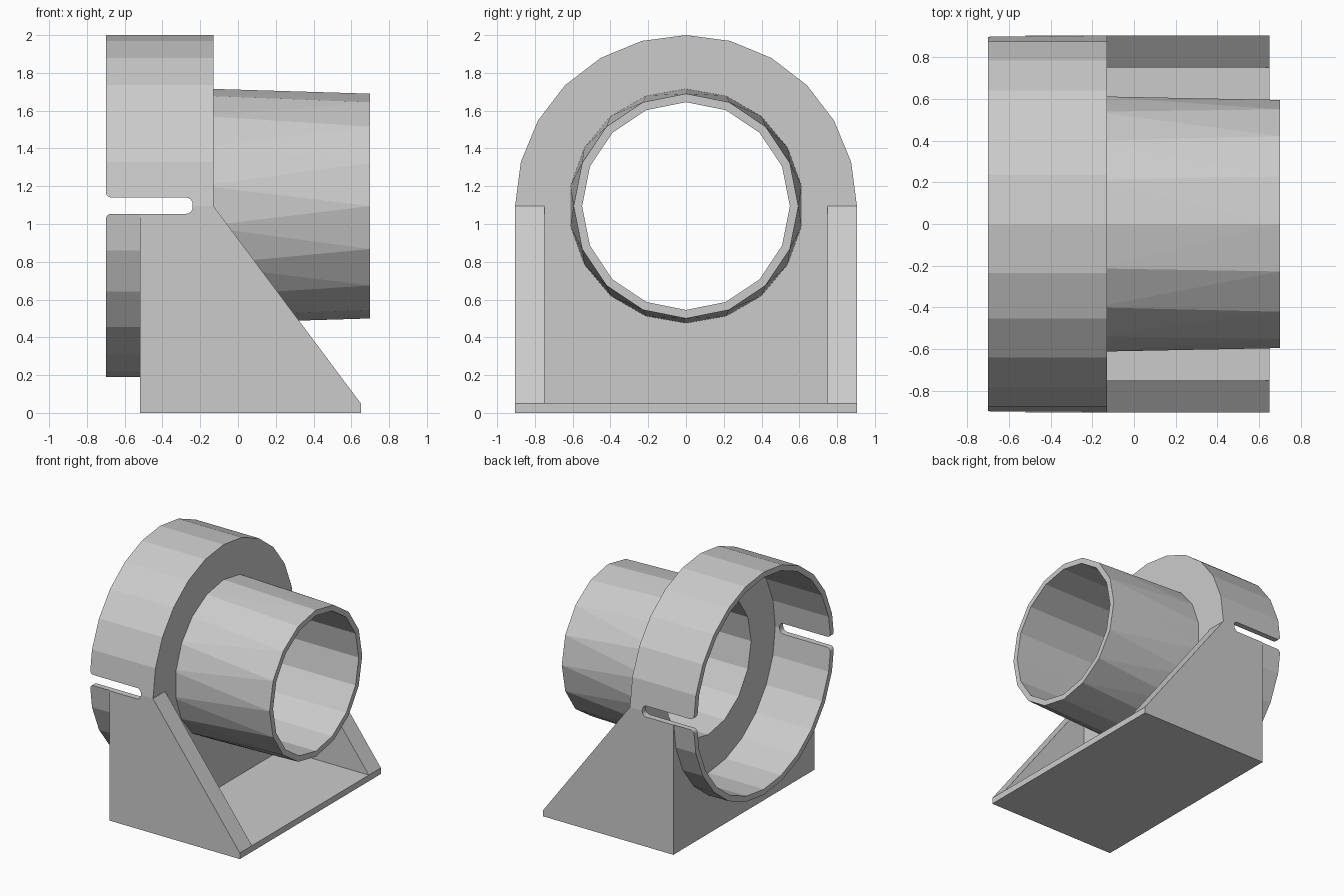
import bpy, bmesh
from math import sin, cos, pi

if "Cube" in bpy.data.objects:
    bpy.data.objects.remove(bpy.data.objects["Cube"])

AXIS_Z = 1.095   # height of the bore axis


def finish(bm, name):
    bmesh.ops.recalc_face_normals(bm, faces=bm.faces)
    me = bpy.data.meshes.new(name)
    bm.to_mesh(me)
    bm.free()
    ob = bpy.data.objects.new(name, me)
    bpy.context.collection.objects.link(ob)
    return ob


def frustum(name, x0, r0, n0, x1, r1, n1):
    """Round solid along x; the two ends may have different side counts."""
    bm = bmesh.new()
    edges = []
    for x, r, n in ((x0, r0, n0), (x1, r1, n1)):
        vs = [bm.verts.new((x, r * sin(2 * pi * i / n), AXIS_Z + r * cos(2 * pi * i / n)))
              for i in range(n)]
        f = bm.faces.new(vs)
        edges += list(f.edges)
    bmesh.ops.bridge_loops(bm, edges=edges)
    return finish(bm, name)


def prism(name, profile, y0, y1):
    """Extrude an xz profile from y0 to y1."""
    bm = bmesh.new()
    f = bm.faces.new([bm.verts.new((x, y0, z)) for x, z in profile])
    new = bmesh.ops.extrude_face_region(bm, geom=[f])['geom']
    bmesh.ops.translate(bm, vec=(0, y1 - y0, 0),
                        verts=[v for v in new if isinstance(v, bmesh.types.BMVert)])
    return finish(bm, name)


def combine(target, other, op):
    m = target.modifiers.new(op, 'BOOLEAN')
    m.operation, m.solver, m.object = op, 'EXACT', other
    bpy.context.view_layer.objects.active = target
    bpy.ops.object.modifier_apply(modifier=m.name)
    bpy.data.objects.remove(other)


def arc(cx, cz, r, a0, a1, n=4):
    return [(cx + r * cos(a0 + (a1 - a0) * i / n), cz + r * sin(a0 + (a1 - a0) * i / n))
            for i in range(n + 1)]


# Bracket: wedge-shaped block hollowed between two side gussets
body = prism("bearing_bracket", [(-.52, 0), (.65, 0), (.65, .05), (-.13, AXIS_Z), (-.52, AXIS_Z)],
             -.905, .905)
combine(body, prism("pocket", [(-.13, .05), (1, .05), (1, 2), (-.13, 2)], -.75, .75), 'DIFFERENCE')

# Large collar and tapered tube
combine(body, frustum("collar", -.70, .905, 24, -.13, .905, 24), 'UNION')
combine(body, frustum("tube", -.19, .622, 18, .70, .595, 16), 'UNION')

# Stepped bore
combine(body, frustum("counterbore", -.9, .86, 24, -.20, .86, 24), 'DIFFERENCE')
combine(body, frustum("bore", -.5, .55, 16, .9, .55, 16), 'DIFFERENCE')

# Side slots with rounded ends and rounded mouth corners
lo, hi, r, m = 1.054, 1.14, .035, .03
slot = ([(-.8, lo - m)] + arc(-.70 + m, lo - m, m, pi, pi / 2)
        + arc(-.24 - r, lo + r, r, -pi / 2, 0) + arc(-.24 - r, hi - r, r, 0, pi / 2)
        + arc(-.70 + m, hi + m, m, -pi / 2, -pi) + [(-.8, hi + m)])
combine(body, prism("slot", slot, -1.2, 1.2), 'DIFFERENCE')
